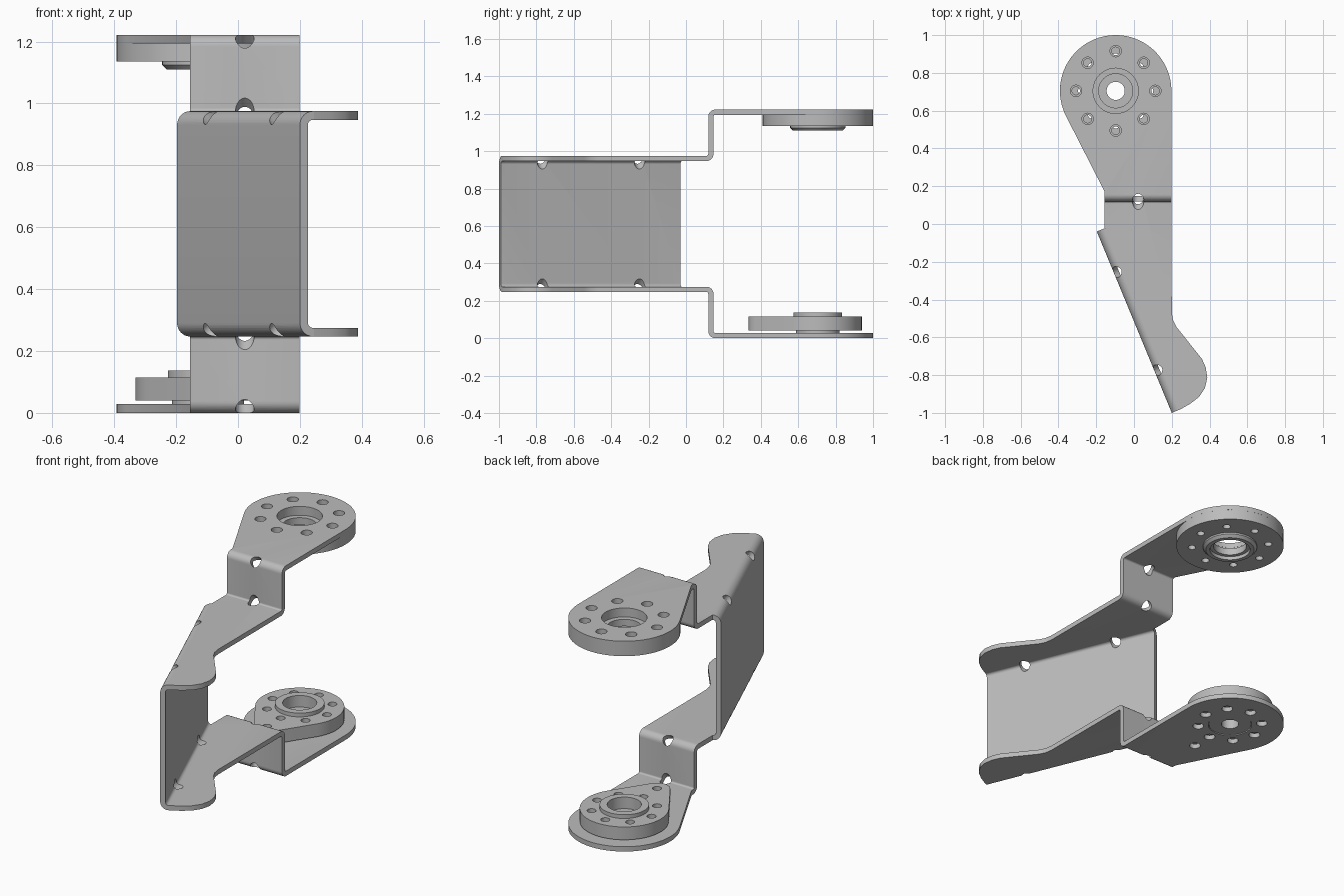
import bpy, bmesh
from math import pi, sin, cos, radians
from mathutils import Vector, Matrix

if "Cube" in bpy.data.objects:
    bpy.data.objects.remove(bpy.data.objects["Cube"])

METAL = bpy.data.materials.new("brushed grey metal")
METAL.use_nodes = True
GREY = (0.5, 0.5, 0.5, 1)
METAL.diffuse_color = GREY
METAL.node_tree.nodes["Principled BSDF"].inputs["Base Color"].default_value = GREY

X, Y, Z = Vector((1, 0, 0)), Vector((0, 1, 0)), Vector((0, 0, 1))
HEIGHT, T = 1.222, 0.028             # overall height, sheet thickness
PIVOT = Vector((-0.097, 0.705, 0))   # shared axis of both horns
TAB_R = 0.295
CORNER_A, CORNER_B = Vector((-0.197, -0.04, 0)), Vector((0.2, -1.0, 0))
ALONG = (CORNER_B - CORNER_A).normalized()
INWARD = Z.cross(ALONG).normalized()
LIP = 0.05                           # width of the folded edge of the web


def make(name, bm):
    bmesh.ops.recalc_face_normals(bm, faces=bm.faces)
    mesh = bpy.data.meshes.new(name)
    bm.to_mesh(mesh)
    bm.free()
    obj = bpy.data.objects.new(name, mesh)
    bpy.context.collection.objects.link(obj)
    mesh.materials.append(METAL)
    return obj


def prism(name, pts, origin, u, v, sweep):
    """Extrude a 2D outline lying in the u, v plane."""
    bm = bmesh.new()
    face = bm.faces.new([bm.verts.new(origin + u * a + v * b) for a, b in pts])
    new = bmesh.ops.extrude_face_region(bm, geom=[face])["geom"]
    bmesh.ops.translate(bm, vec=sweep, verts=[g for g in new if isinstance(g, bmesh.types.BMVert)])
    return make(name, bm)


def lathe(name, profile, steps=64):
    """Spin a closed radius/height profile about the pivot axis."""
    bm = bmesh.new()
    rings = [[bm.verts.new(PIVOT + Vector((r * cos(a), r * sin(a), z))) for r, z in profile]
             for a in (2 * pi * i / steps for i in range(steps))]
    n = len(profile)
    for i in range(steps):
        p, q = rings[i], rings[(i + 1) % steps]
        for j in range(n):
            k = (j + 1) % n
            bm.faces.new((p[j], p[k], q[k], q[j]))
    return make(name, bm)


def arc(cx, cy, r, start, end, steps):
    return [(cx + r * cos(radians(start + (end - start) * i / steps)),
             cy + r * sin(radians(start + (end - start) * i / steps))) for i in range(steps + 1)]


def bent_sheet(path, r, steps=8):
    """Closed 2D section of a sheet following a path with square rounded bends."""
    path = [Vector(p) for p in path]
    left = lambda d: Vector((-d.y, d.x))
    rail = [(path[0], left((path[1] - path[0]).normalized()))]
    for p, c, q in zip(path, path[1:], path[2:]):
        a, b = (c - p).normalized(), (q - c).normalized()
        for i in range(steps + 1):
            s, k = sin(pi / 2 * i / steps), cos(pi / 2 * i / steps)
            rail.append((c - a * r + b * r + (a * s - b * k) * r, left(a * k + b * s)))
    rail.append((path[-1], left((path[-1] - path[-2]).normalized())))
    h = T / 2
    return [p + n * h for p, n in rail] + [p - n * h for p, n in reversed(rail)]


def drill(holes):
    """One cutter object from (centre, axis, radius, length) entries."""
    bm = bmesh.new()
    for centre, axis, r, length in holes:
        m = Matrix.Translation(centre) @ Z.rotation_difference(axis).to_matrix().to_4x4()
        bmesh.ops.create_cone(bm, cap_ends=True, segments=32, radius1=r, radius2=r,
                              depth=length, matrix=m)
    return make("cutter", bm)


def boolean(obj, tool, operation):
    mod = obj.modifiers.new("cut", "BOOLEAN")
    mod.object, mod.operation, mod.solver = tool, operation, "EXACT"
    bpy.context.view_layer.objects.active = obj
    bpy.ops.object.modifier_apply(modifier=mod.name)
    bpy.data.objects.remove(tool)


def ring(radius, hole, z, length):
    return [(PIVOT + Vector((radius * cos(a), radius * sin(a), z)), Z, hole, length)
            for a in (i * pi / 4 for i in range(8))]


def flip(p, lower):
    return Vector((p.x, p.y, HEIGHT - p.z)) if lower else Vector(p)


def fold_holes(lower):
    """Relief holes through the folds, drilled at 45 degrees."""
    holes = []
    for t in (0.238, 0.8):
        c = CORNER_A + ALONG * t + INWARD * 0.014 + Z * 0.961
        holes.append((c, Z - INWARD))
    holes += [(Vector((0.022, 0.137, 0.957)), Z - Y), (Vector((0.022, 0.128, 1.212)), Z - Y)]
    return [(flip(c, lower), Vector((d.x, d.y, -d.z if lower else d.z)), 0.03, 0.16)
            for c, d in holes]


# Plan outline shared by both stepped arms
start, end = CORNER_A + INWARD * LIP, CORNER_B + INWARD * LIP
PLAN = [end.xy, (0.3, -0.95), (0.345, -0.915), (0.375, -0.87), (0.388, -0.815), (0.38, -0.76),
        (0.36, -0.715), (0.225, -0.545), (0.207, -0.51), (0.2, -0.47)]
PLAN += arc(PIVOT.x, PIVOT.y, TAB_R, 0, 207, 48)
PLAN += [(-0.155, 0.17), (-0.155, start.y), start.xy]

# Stepped arms: bent strip trimmed to the plan, then drilled
for lower in (False, True):
    name = "lower_arm" if lower else "upper_arm"
    path = [(-1.2, 0.961), (0.133, 0.961), (0.133, 1.208), (1.2, 1.208)]
    # turns alternate, so the section handles either direction of bend
    section = bent_sheet(path, 0.024)
    if lower:
        section = [(a, HEIGHT - b) for a, b in section]
    arm = prism(name, section, X * -0.6, Y, Z, X * 1.2)
    boolean(arm, prism("trim", PLAN, Z * -0.5, X, Y, Z * 2.5), "INTERSECT")
    z = T / 2 if lower else HEIGHT - T / 2
    holes = fold_holes(lower) + ring(0.175 if lower else 0.21, 0.03, z, 0.1)
    holes.append((PIVOT + Z * z, Z, 0.12, 0.1))
    if lower:
        holes.append((PIVOT + Vector((0, -0.3, z)), Z, 0.03, 0.1))
    boolean(arm, drill(holes), "DIFFERENCE")

# Slanted web joining the arms, with folded edges
web_path = [(LIP, 0.261), (0.014, 0.261), (0.014, 0.961), (LIP, 0.961)]
web_path = web_path[::-1]
web = prism("slanted_web", bent_sheet(web_path, 0.031), CORNER_A, INWARD, Z, CORNER_B - CORNER_A)
boolean(web, drill(fold_holes(False) + fold_holes(True)), "DIFFERENCE")

# Upper horn: round disc with a chamfered boss
upper_horn = lathe("upper_horn", [
    (0.11, 1.11), (0.133, 1.11), (0.148, 1.125), (0.148, 1.135), (TAB_R, 1.135),
    (TAB_R, 1.194), (0.12, 1.194), (0.12, 1.17), (0.09, 1.17), (0.09, 1.13), (0.11, 1.13)])
boolean(upper_horn, drill(ring(0.21, 0.021, 1.165, 0.2)), "DIFFERENCE")

# Lower horn: disc with one pointed lobe, tangent to a small end round
tilt = 33.4
horn_plan = arc(0, 0, 0.235, -tilt, 180 + tilt, 56) + arc(0, -0.3, 0.07, 180 + tilt, 360 - tilt, 14)
lower_horn = prism("lower_horn", horn_plan, PIVOT + Z * 0.04, X, Y, Z * 0.075)
horn_holes = ring(0.175, 0.024, 0.08, 0.2)
horn_holes += [(PIVOT + Vector((0, -0.3, 0.08)), Z, 0.024, 0.2), (PIVOT + Z * 0.08, Z, 0.117, 0.2)]
boolean(lower_horn, drill(horn_holes), "DIFFERENCE")

# Lower hub: stepped bushing through the horn and arm
lathe("lower_hub", [
    (0.048, 0.004), (0.117, 0.004), (0.117, 0.115), (0.13, 0.115), (0.13, 0.137),
    (0.09, 0.137), (0.09, 0.07), (0.048, 0.07)])

# Smooth the curved faces and keep crisp edges
for part in ("upper_arm", "lower_arm", "slanted_web", "upper_horn", "lower_horn", "lower_hub"):
    bpy.ops.object.select_all(action="DESELECT")
    obj = bpy.data.objects[part]
    obj.select_set(True)
    bpy.context.view_layer.objects.active = obj
    bpy.ops.object.shade_smooth_by_angle(angle=radians(30))
